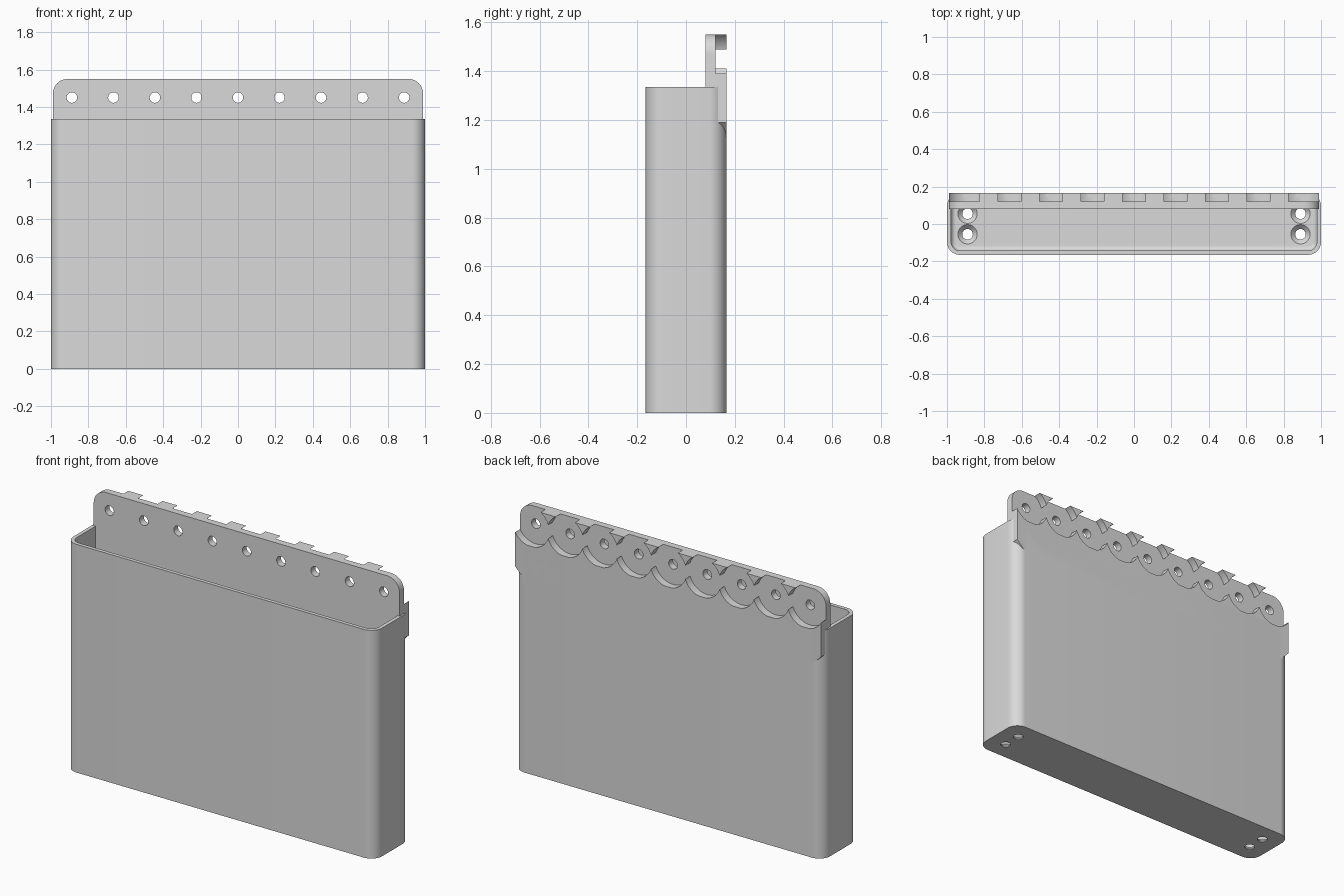
import bpy
import bmesh
from math import cos, sin, pi
from mathutils import Matrix

cube = bpy.data.objects.get("Cube")
if cube:
    bpy.data.objects.remove(cube)

# Main sizes
DEPTH, RIM, TOP = 0.165, 1.335, 1.55
PITCH, HOLE_Z, HOLE_R = 0.222, 1.45, 0.028

grey = bpy.data.materials.new("light grey plastic")
grey.use_nodes = True
grey.diffuse_color = (0.7, 0.7, 0.7, 1)
grey.node_tree.nodes["Principled BSDF"].inputs["Base Color"].default_value = grey.diffuse_color


def make_object(name, bm):
    bmesh.ops.recalc_face_normals(bm, faces=bm.faces)
    mesh = bpy.data.meshes.new(name)
    bm.to_mesh(mesh)
    bm.free()
    obj = bpy.data.objects.new(name, mesh)
    mesh.materials.append(grey)
    bpy.context.collection.objects.link(obj)
    return obj


def arc(cx, cy, r, start, steps=12):
    """Quarter circle of points, counter-clockwise."""
    return [(cx + r * cos(start + pi / 2 * i / steps),
             cy + r * sin(start + pi / 2 * i / steps)) for i in range(steps + 1)]


def rounded_rect(w, d, r):
    corners = [(w - r, d - r), (r - w, d - r), (r - w, r - d), (w - r, r - d)]
    return [p for i, (x, y) in enumerate(corners) for p in arc(x, y, r, i * pi / 2)]


def loft(name, layers):
    """Join matching rings of 3D points into a closed solid."""
    bm = bmesh.new()
    rings = [[bm.verts.new(p) for p in layer] for layer in layers]
    n = len(rings[0])
    for a, b in zip(rings, rings[1:]):
        for i in range(n):
            bm.faces.new((a[i], a[(i + 1) % n], b[(i + 1) % n], b[i]))
    bm.faces.new(rings[0])
    bm.faces.new(rings[-1])
    return make_object(name, bm)


def cone(name, r1, r2, height, centre, along_y=False):
    bm = bmesh.new()
    turn = Matrix.Rotation(-pi / 2, 4, "X") if along_y else Matrix()
    bmesh.ops.create_cone(bm, cap_ends=True, segments=48, radius1=r1, radius2=r2,
                          depth=height, matrix=Matrix.Translation(centre) @ turn)
    return make_object(name, bm)


def cut(obj, cutter):
    mod = obj.modifiers.new("cut", "BOOLEAN")
    mod.operation = "DIFFERENCE"
    mod.solver = "EXACT"
    mod.object = cutter
    bpy.context.view_layer.objects.active = obj
    bpy.ops.object.modifier_apply(modifier=mod.name)
    bpy.data.objects.remove(cutter)


# Open bin with rounded vertical corners
outline = rounded_rect(1, DEPTH, 0.07)
bin_body = loft("bin_body", [[(x, y, z) for x, y in outline] for z in (0, RIM)])

# Hollow with a rounded lower edge
wall, floor, fillet = 0.022, 0.03, 0.025
layers = []
for i in range(7):
    a = pi / 2 * i / 6
    inset = wall + fillet * (1 - sin(a))
    ring = rounded_rect(1 - inset, DEPTH - inset, 0.07 - inset)
    layers.append([(x, y, floor + fillet * (1 - cos(a))) for x, y in ring])
layers.append([(x, y, RIM + 0.1) for x, y, z in layers[-1]])
cut(bin_body, loft("hollow", layers))

# Countersunk drain holes in the floor
for x in (-0.89, 0.89):
    for y in (-0.055, 0.055):
        cut(bin_body, cone("drain_hole", HOLE_R, HOLE_R, 0.2, (x, y, 0)))
        cut(bin_body, cone("countersink", HOLE_R, 0.053, 0.026, (x, y, 0.0185)))

# Hanger plate with rounded top corners and chamfered lower corners
half = [(0.93, 1.13), (0.99, 1.19)] + arc(0.91, TOP - 0.08, 0.08, 0)
profile = half + [(-x, z) for x, z in reversed(half)]
hanger = loft("hanger_plate", [[(x, y, z) for x, z in profile] for y in (0.08, DEPTH)])

# Row of overlapping round pockets, each with a through hole
for i in range(-4, 5):
    x = i * PITCH
    cut(hanger, cone("pocket", 0.118, 0.118, 0.2, (x, 0.22, HOLE_Z), True))
    cut(hanger, cone("peg_hole", HOLE_R, HOLE_R, 0.4, (x, 0.1, HOLE_Z), True))

# Smooth curved walls, keep sharp edges
bpy.ops.object.select_all(action="DESELECT")
for obj in (bin_body, hanger):
    obj.select_set(True)
bpy.context.view_layer.objects.active = bin_body
bpy.ops.object.shade_smooth_by_angle()
